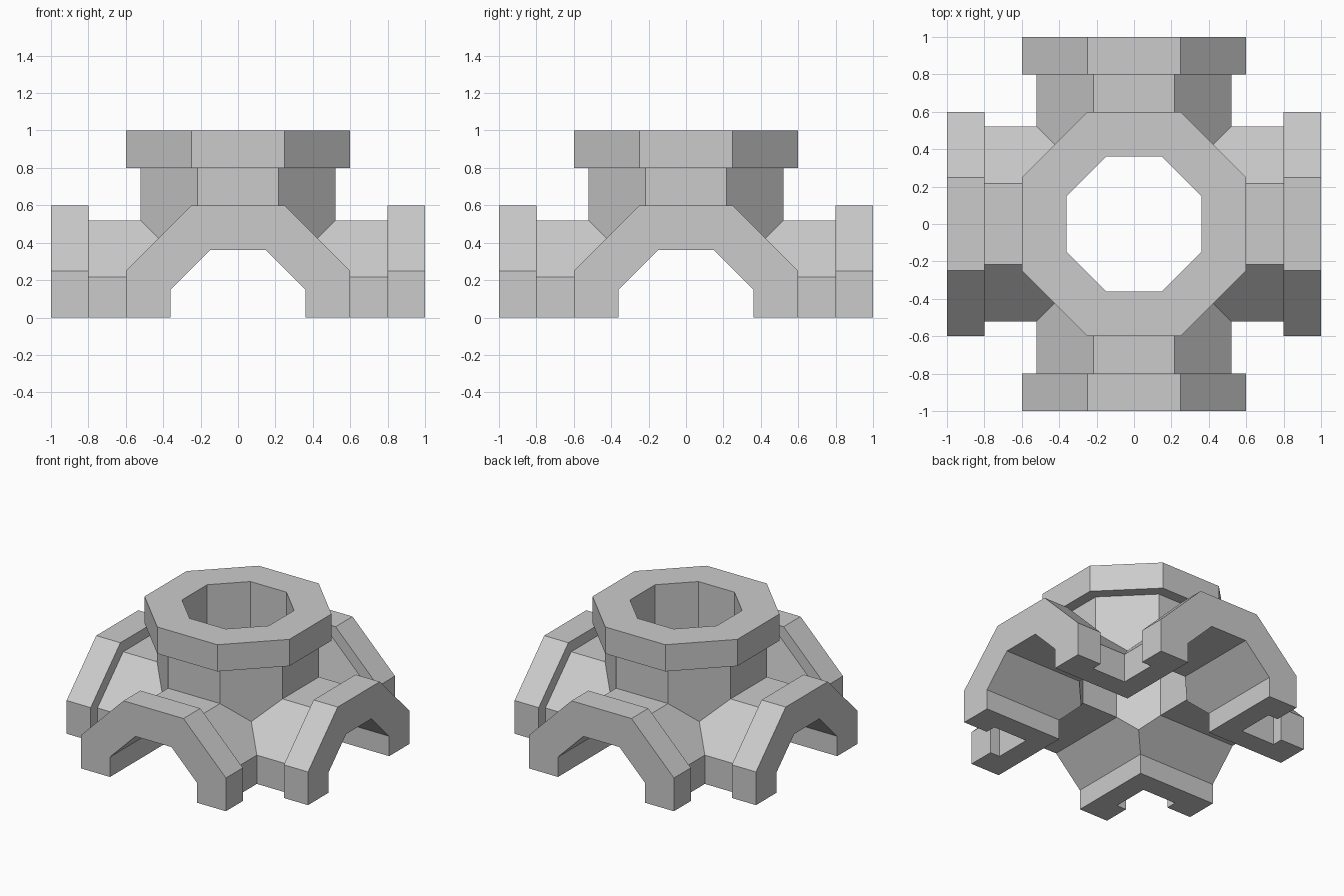
import bpy, bmesh
from math import pi, cos, sin
from mathutils import Matrix

if "Cube" in bpy.data.objects:
    bpy.data.objects.remove(bpy.data.objects["Cube"], do_unlink=True)

OUTER, RIM, BORE = 0.52, 0.6, 0.36      # distances from axis to octagon flats

grey = bpy.data.materials.new("plain grey")
grey.use_nodes = True
grey.diffuse_color = (0.6, 0.6, 0.6, 1)
grey.node_tree.nodes["Principled BSDF"].inputs["Base Color"].default_value = (0.6, 0.6, 0.6, 1)


def cut(bm, point, normal):
    """Remove everything behind a plane and return the new edges."""
    result = bmesh.ops.bisect_plane(
        bm, geom=bm.verts[:] + bm.edges[:] + bm.faces[:], dist=0.00001,
        plane_co=point, plane_no=normal, clear_inner=True)
    return [e for e in result["geom_cut"] if isinstance(e, bmesh.types.BMEdge)]


def add_arm(bm, turn):
    """Octagonal pipe with a flanged rim, mitred where it meets the others."""
    arm = bmesh.new()
    profile = [(OUTER, 0), (OUTER, 0.8), (RIM, 0.8), (RIM, 1), (BORE, 1), (BORE, 0)]
    corner = pi / 8
    verts = []
    for flat, height in profile:
        radius = flat / cos(corner)
        verts.append(arm.verts.new((radius * cos(corner), radius * sin(corner), height)))
    edges = [arm.edges.new(pair) for pair in zip(verts, verts[1:])]
    bmesh.ops.spin(arm, geom=verts + edges, cent=(0, 0, 0), axis=(0, 0, 1),
                   angle=2 * pi, steps=8)
    bmesh.ops.remove_doubles(arm, verts=arm.verts, dist=0.0001)
    for side in ((1, 0, 1), (-1, 0, 1), (0, 1, 1), (0, -1, 1)):
        cut(arm, (0, 0, 0), side)
    arm.transform(turn)
    mesh = bpy.data.meshes.new("arm")
    arm.to_mesh(mesh)
    arm.free()
    bm.from_mesh(mesh)
    bpy.data.meshes.remove(mesh)


# One upright arm and four level arms, joined along their mitres
bm = bmesh.new()
add_arm(bm, Matrix.Identity(4))
for quarter in range(4):
    add_arm(bm, Matrix.Rotation(quarter * pi / 2, 4, "Z") @ Matrix.Rotation(pi / 2, 4, "Y"))
bmesh.ops.remove_doubles(bm, verts=bm.verts, dist=0.0005)

# Flat underside: halve the level arms and close the cut walls
rim_edges = cut(bm, (0, 0, 0), (0, 0, 1))
bmesh.ops.edgeloop_fill(bm, edges=rim_edges)
bmesh.ops.recalc_face_normals(bm, faces=bm.faces)

mesh = bpy.data.meshes.new("pipe_junction")
bm.to_mesh(mesh)
bm.free()
mesh.materials.append(grey)
junction = bpy.data.objects.new("pipe_junction", mesh)
bpy.context.scene.collection.objects.link(junction)
